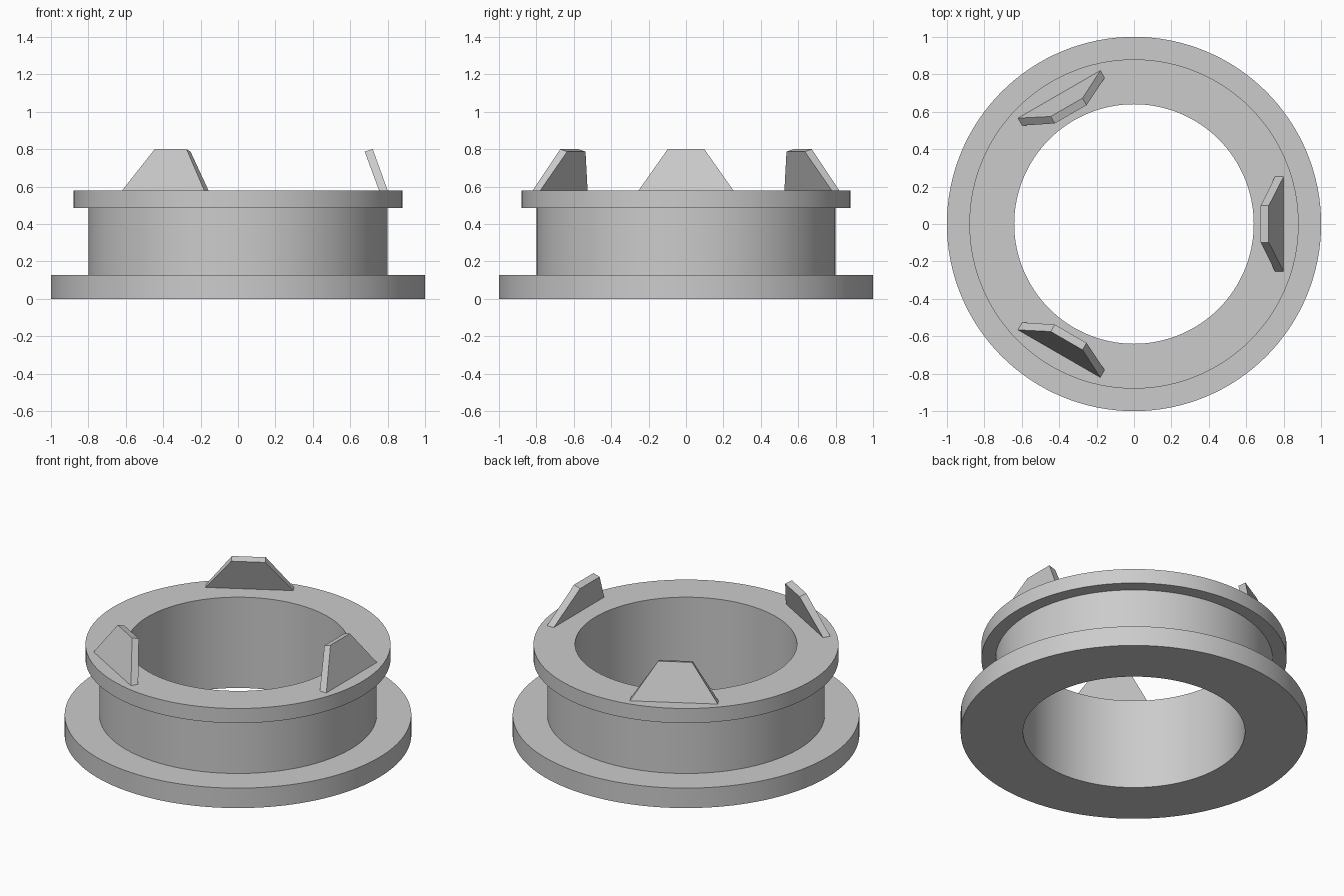
import bpy, bmesh, math
from mathutils import Matrix

cube = bpy.data.objects.get("Cube")
if cube:
    bpy.data.objects.remove(cube, do_unlink=True)

# Single grey material
grey = bpy.data.materials.new("plain grey")
grey.use_nodes = True
colour = (0.6, 0.6, 0.6, 1)
grey.diffuse_color = colour
grey.node_tree.nodes["Principled BSDF"].inputs["Base Color"].default_value = colour


def make_object(name, bm):
    bmesh.ops.recalc_face_normals(bm, faces=bm.faces)
    mesh = bpy.data.meshes.new(name)
    bm.to_mesh(mesh)
    bm.free()
    mesh.materials.append(grey)
    obj = bpy.data.objects.new(name, mesh)
    bpy.context.collection.objects.link(obj)
    return obj


# Flanged ring: closed (radius, height) section revolved around z
BORE, NECK, LIP, BASE = 0.64, 0.80, 0.88, 1.0
BASE_TOP, LIP_BOTTOM, LIP_TOP = 0.127, 0.485, 0.578
SEGMENTS = 128
section = [(BORE, 0), (BASE, 0), (BASE, BASE_TOP), (NECK, BASE_TOP),
           (NECK, LIP_BOTTOM), (LIP, LIP_BOTTOM), (LIP, LIP_TOP), (BORE, LIP_TOP)]
bm = bmesh.new()
verts = [bm.verts.new((r, 0, z)) for r, z in section]
edges = [bm.edges.new((v, verts[i - 1])) for i, v in enumerate(verts)]
bmesh.ops.spin(bm, geom=verts + edges, cent=(0, 0, 0), axis=(0, 0, 1),
               angle=math.tau, steps=SEGMENTS, use_merge=True)
bmesh.ops.remove_doubles(bm, verts=bm.verts, dist=0.0001)
ring = make_object("flanged_ring", bm)
bpy.ops.object.select_all(action='DESELECT')
ring.select_set(True)
bpy.context.view_layer.objects.active = ring
bpy.ops.object.shade_smooth_by_angle(angle=math.radians(30))

# Three trapezoid tabs leaning towards the centre, feet sunk slightly into the lip
outer_face = [(0.803, -0.26, 0.57), (0.803, 0.26, 0.57),
              (0.72, 0.098, 0.80), (0.72, -0.098, 0.80)]
inner_face = [(0.757, -0.26, 0.57), (0.757, 0.26, 0.57),
              (0.677, 0.098, 0.787), (0.677, -0.098, 0.787)]
for i, place in enumerate(("left", "back", "front")):
    bm = bmesh.new()
    outer = [bm.verts.new(p) for p in outer_face]
    inner = [bm.verts.new(p) for p in inner_face]
    bm.faces.new(outer)
    bm.faces.new(inner[::-1])
    for k in range(4):
        bm.faces.new((outer[k - 1], outer[k], inner[k], inner[k - 1]))
    bm.transform(Matrix.Rotation(math.tau * i / 3, 4, 'Z'))
    make_object("tab_" + place, bm)
